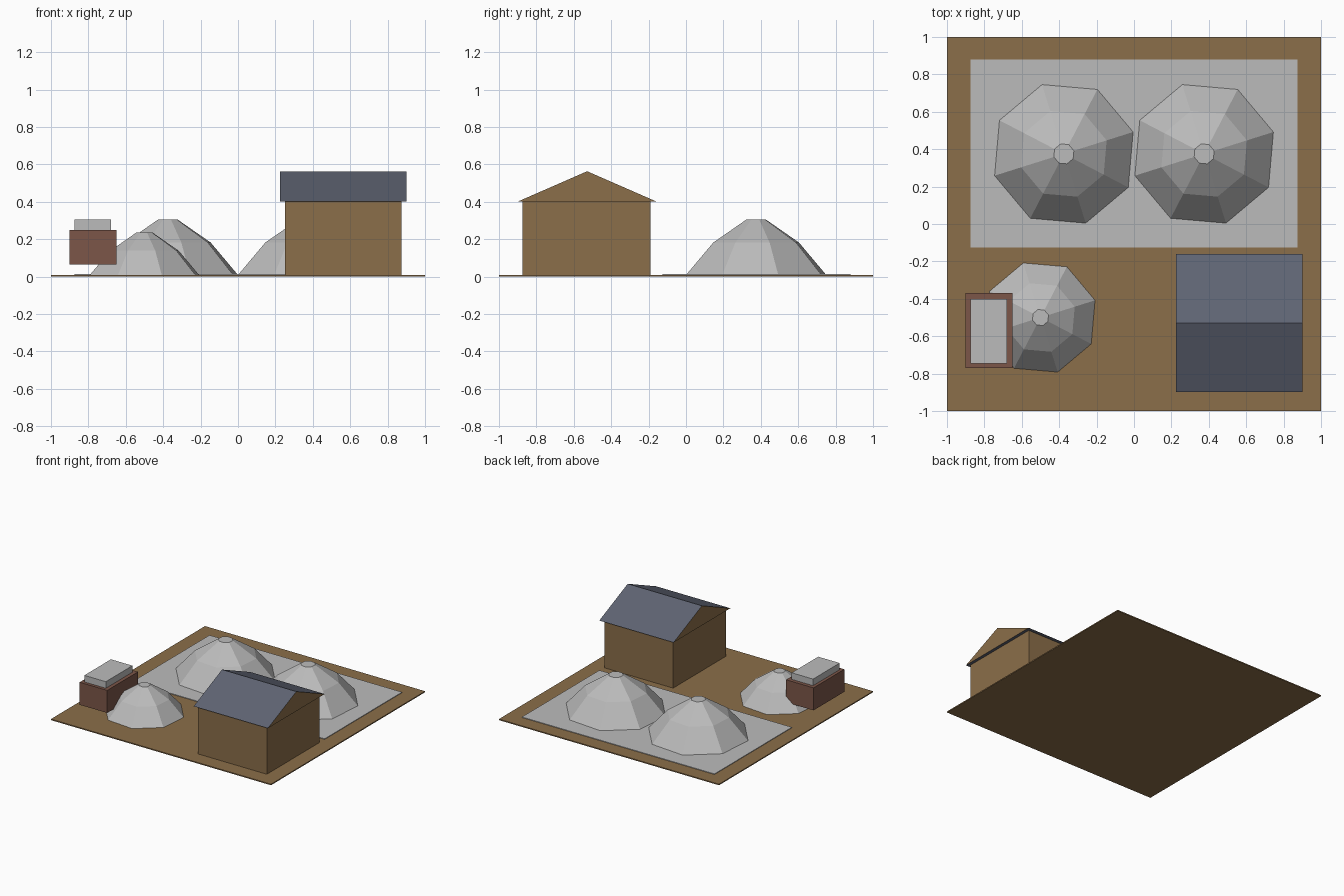
import bpy, bmesh
from math import cos, sin, radians

cube = bpy.data.objects.get("Cube")
if cube:
    bpy.data.objects.remove(cube, do_unlink=True)


def material(name, rgb):
    mat = bpy.data.materials.new(name)
    mat.use_nodes = True
    mat.diffuse_color = (*rgb, 1)
    mat.node_tree.nodes["Principled BSDF"].inputs["Base Color"].default_value = (*rgb, 1)
    return mat


earth = material("earth brown", (0.258, 0.156, 0.067))
grey = material("light grey", (0.5, 0.5, 0.5))
slate = material("slate blue", (0.114, 0.127, 0.171))
brick = material("red brown", (0.2, 0.093, 0.066))


def finish(name, bm, *mats):
    bmesh.ops.recalc_face_normals(bm, faces=bm.faces)
    mesh = bpy.data.meshes.new(name)
    bm.to_mesh(mesh)
    bm.free()
    for mat in mats:
        mesh.materials.append(mat)
    obj = bpy.data.objects.new(name, mesh)
    bpy.context.collection.objects.link(obj)
    return obj


def box(name, x, y, z, mat):
    bm = bmesh.new()
    bmesh.ops.create_cube(bm, size=1)
    for v in bm.verts:
        v.co = [lo + (hi - lo) * (c + 0.5) for c, (lo, hi) in zip(v.co, (x, y, z))]
    return finish(name, bm, mat)


def mound(name, x, y, base, scale):
    """Eight-sided heap with a bent slope and a small flat top."""
    bm = bmesh.new()
    rings = []
    for r, h in ((0.39, 0), (0.24, 0.17), (0.056, 0.292)):
        angles = [radians(17.5 + 45 * i) for i in range(8)]
        rings.append([bm.verts.new((x + r * scale * cos(a), y + r * scale * sin(a),
                                    base + h * scale)) for a in angles])
    for low, high in zip(rings, rings[1:]):
        for i in range(8):
            j = (i + 1) % 8
            bm.faces.new((low[i], low[j], high[j], high[i]))
    bm.faces.new(rings[0])
    bm.faces.new(rings[-1])
    return finish(name, bm, grey)


def gable_roof(name, x, y, eave, ridge):
    """Triangular prism: slate slopes and soffit, brown gable ends."""
    bm = bmesh.new()
    profile = ((y[0], eave), (y[1], eave), (sum(y) / 2, ridge))
    ends = [[bm.verts.new((px, py, pz)) for py, pz in profile] for px in x]
    for end in ends:
        bm.faces.new(end)
    for i in range(3):
        j = (i + 1) % 3
        bm.faces.new((ends[0][i], ends[0][j], ends[1][j], ends[1][i]))
    bm.normal_update()
    for f in bm.faces:
        f.material_index = 1 if abs(f.normal.x) > 0.9 else 0
    return finish(name, bm, slate, earth)


# Ground and paved yard
box("ground", (-1, 1), (-1, 1), (0, 0.009), earth)
box("storage_pad", (-0.875, 0.875), (-0.125, 0.88), (0.004, 0.014), grey)

# Heaps
mound("left_heap", 0.375, 0.375, 0.012, 1)
mound("right_heap", -0.375, 0.375, 0.012, 1)
mound("small_heap", -0.5, -0.5, 0.002, 0.8)

# Raised hopper with its load
box("hopper", (-0.9, -0.65), (-0.77, -0.37), (0.065, 0.25), brick)
box("hopper_load", (-0.875, -0.68), (-0.745, -0.4), (0.24, 0.304), grey)

# Shed
box("shed_walls", (0.25, 0.875), (-0.875, -0.19), (0.005, 0.403), earth)
gable_roof("shed_roof", (0.225, 0.9), (-0.897, -0.16), 0.402, 0.563)
